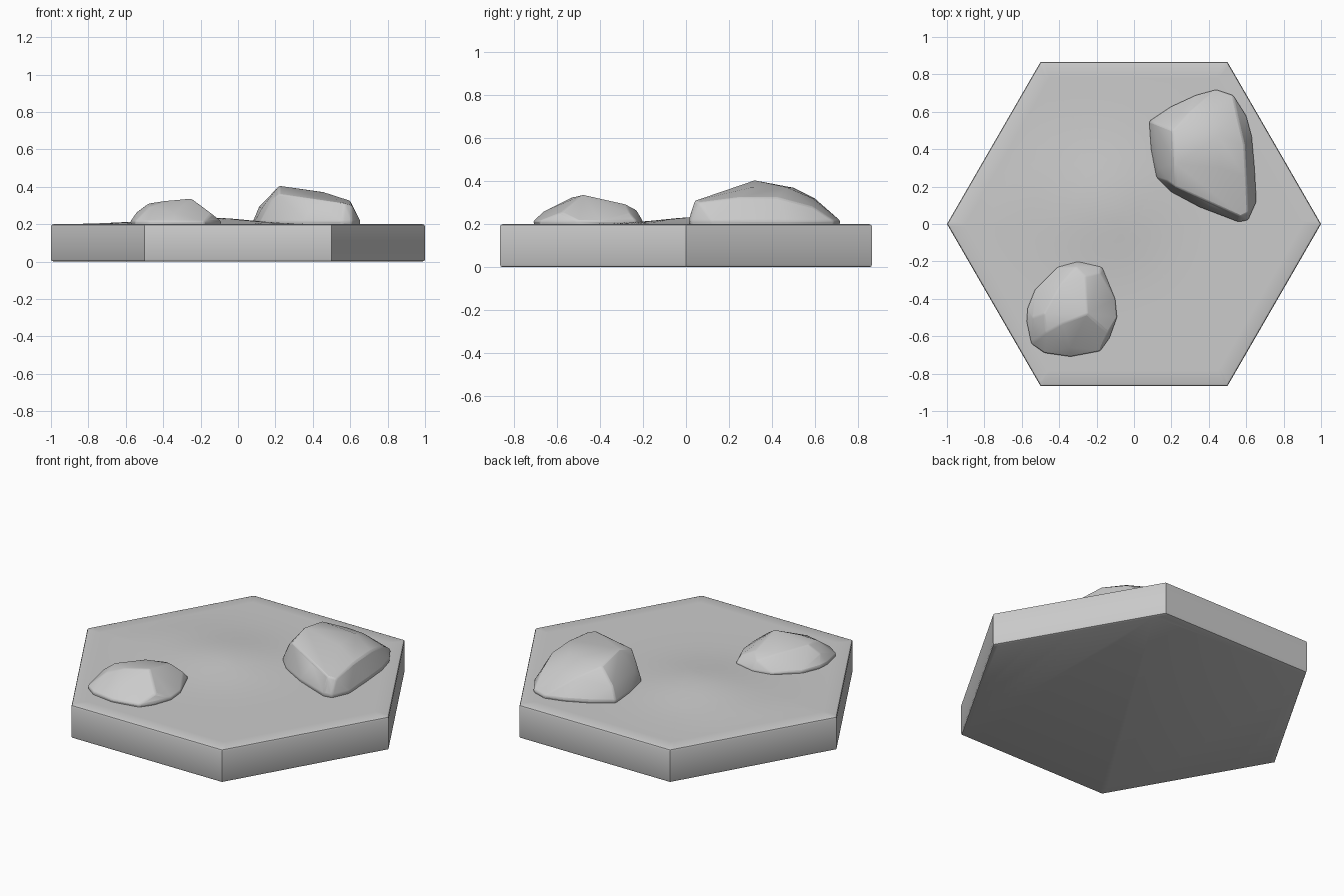
import bpy, bmesh, math

if "Cube" in bpy.data.objects:
    bpy.data.objects.remove(bpy.data.objects["Cube"])


def finish(name, bm, angle):
    bmesh.ops.recalc_face_normals(bm, faces=bm.faces[:])
    me = bpy.data.meshes.new(name)
    bm.to_mesh(me)
    bm.free()
    ob = bpy.data.objects.new(name, me)
    bpy.context.collection.objects.link(ob)
    bpy.ops.object.select_all(action='DESELECT')
    ob.select_set(True)
    bpy.context.view_layer.objects.active = ob
    bpy.ops.object.shade_smooth_by_angle(angle=math.radians(angle))
    return ob


# Gentle mound on top of the tile, fading out at the rim
def ground(x, y, s):
    fade = min(1, (1 - s) / 0.3)
    mound = 0.034 * math.exp(-((x + 0.15) ** 2 + (y - 0.1) ** 2) / 0.09)
    swell = 0.008 * math.exp(-((x + 0.6) ** 2 + (y - 0.2) ** 2) / 0.12)
    return 0.2 + fade * (mound + swell)


# Hexagonal tile: concentric rings with a small rounded rim
N = 12
def hex_ring(s):
    pts = []
    for k in range(6):
        a, b = math.radians(60 * k), math.radians(60 * k + 60)
        for i in range(N):
            t = i / N
            t = 0.5 - 0.5 * math.cos(math.pi * t)
            pts.append((s * (math.cos(a) * (1 - t) + math.cos(b) * t),
                        s * (math.sin(a) * (1 - t) + math.sin(b) * t)))
    return pts

bm = bmesh.new()
profile = [(0.985, 0), (0.996, 0.004), (1, 0.013), (1, 0.187), (0.996, 0.196)]
profile += [(s, None) for s in (0.985, 0.9, 0.8, 0.7, 0.6, 0.5, 0.4, 0.3, 0.2, 0.1)]
rings = []
for s, z in profile:
    rings.append([bm.verts.new((x, y, ground(x, y, s) if z is None else z))
                  for x, y in hex_ring(s)])
for lo, hi in zip(rings, rings[1:]):
    for i in range(6 * N):
        j = (i + 1) % (6 * N)
        bm.faces.new((lo[i], lo[j], hi[j], hi[i]))
bm.faces.new(rings[0][::-1])
tip = bm.verts.new((0, 0, ground(0, 0, 0)))
for i in range(6 * N):
    bm.faces.new((rings[-1][i], rings[-1][(i + 1) % (6 * N)], tip))
finish("hex_tile", bm, 40)


# Faceted boulders: hull of a footprint (sunk into the tile) and crown points
def rock(name, foot, crown):
    bm = bmesh.new()
    for x, y in foot:
        bm.verts.new((x, y, 0.215))
    cx = sum(p[0] for p in foot) / len(foot)
    cy = sum(p[1] for p in foot) / len(foot)
    for x, y in foot:
        bm.verts.new((cx + (x - cx) * 0.95, cy + (y - cy) * 0.95, 0.15))
    for p in crown:
        bm.verts.new(p)
    res = bmesh.ops.convex_hull(bm, input=bm.verts[:])
    junk = {g for g in res["geom_interior"] + res["geom_unused"]
            if isinstance(g, bmesh.types.BMVert)}
    bmesh.ops.delete(bm, geom=list(junk), context='VERTS')
    ob = finish(name, bm, 28)
    bev = ob.modifiers.new("worn_edges", 'BEVEL')
    bev.width, bev.segments = 0.008, 2
    bev.limit_method, bev.angle_limit = 'ANGLE', math.radians(20)


rock("large_rock",
     [(0.08, 0.55), (0.2, 0.63), (0.33, 0.69), (0.44, 0.72), (0.53, 0.69),
      (0.6, 0.58), (0.63, 0.47), (0.645, 0.3), (0.655, 0.12), (0.61, 0.02),
      (0.56, 0.01), (0.35, 0.09), (0.2, 0.17), (0.12, 0.25), (0.09, 0.4)],
     [(0.22, 0.32, 0.405), (0.21, 0.5, 0.37), (0.22, 0.2, 0.36),
      (0.18, 0.23, 0.33), (0.13, 0.3, 0.29), (0.11, 0.54, 0.29),
      (0.45, 0.47, 0.372), (0.46, 0.3, 0.37), (0.42, 0.59, 0.32),
      (0.3, 0.6, 0.32), (0.59, 0.42, 0.325), (0.6, 0.25, 0.325),
      (0.57, 0.04, 0.31), (0.61, 0.06, 0.3), (0.42, 0.1, 0.32),
      (0.55, 0.59, 0.28)])

rock("small_rock",
     [(-0.575, -0.52), (-0.57, -0.45), (-0.53, -0.35), (-0.41, -0.23),
      (-0.3, -0.2), (-0.17, -0.23), (-0.1, -0.4), (-0.09, -0.5),
      (-0.13, -0.61), (-0.18, -0.68), (-0.34, -0.71), (-0.48, -0.69),
      (-0.55, -0.64)],
     [(-0.25, -0.48, 0.337), (-0.38, -0.53, 0.325), (-0.48, -0.48, 0.31),
      (-0.47, -0.58, 0.295), (-0.26, -0.28, 0.292), (-0.31, -0.23, 0.265),
      (-0.39, -0.32, 0.295), (-0.18, -0.26, 0.25), (-0.14, -0.58, 0.255),
      (-0.34, -0.66, 0.26), (-0.54, -0.5, 0.265)])
